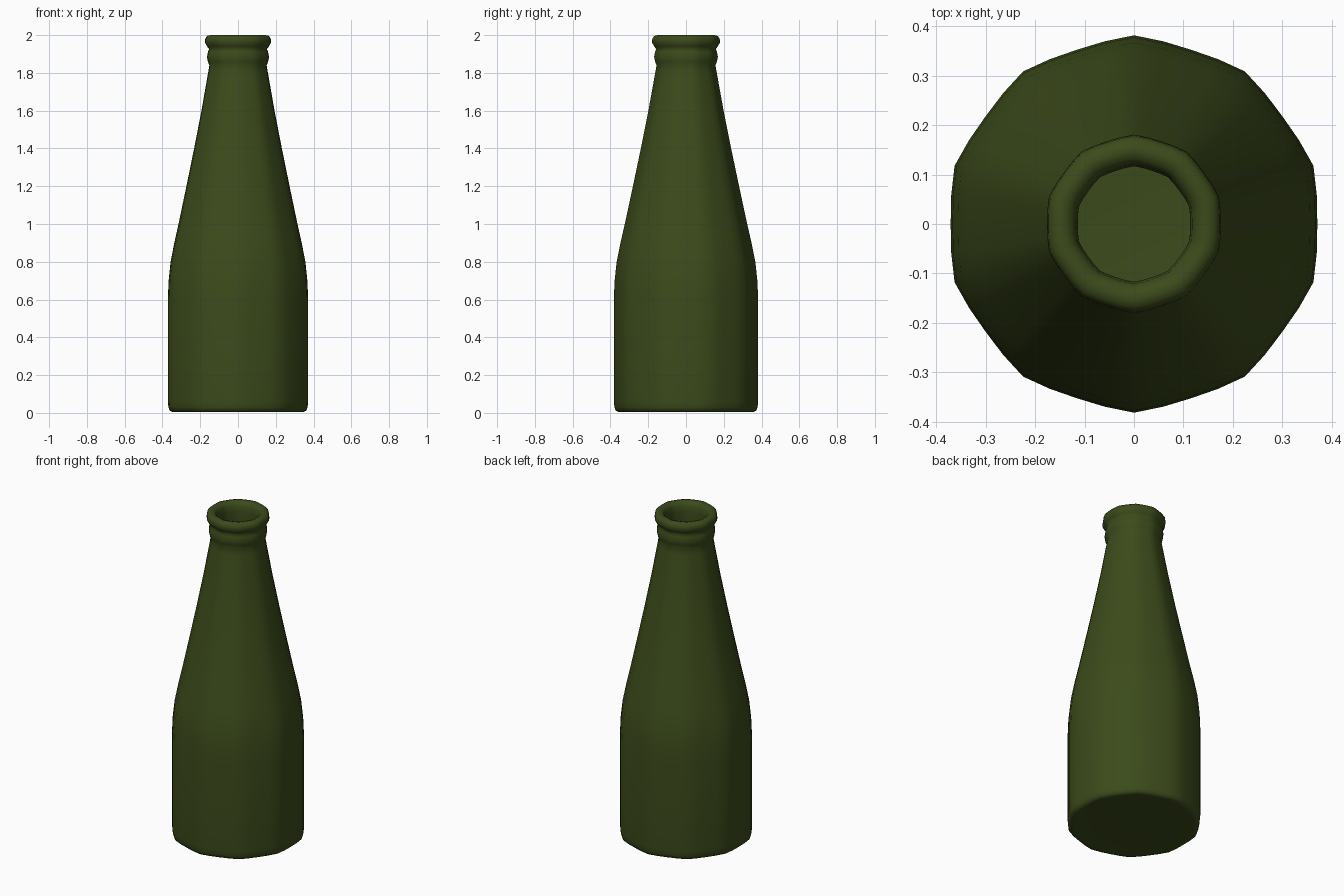
import bpy, bmesh, math

SIDES, STEPS = 10, 4            # softened ten-sided cross-section
BULGE = [1.0, 0.981, 0.972, 0.981]

# (radius, height) from the base, up the outside, over the lip, down the inside
PROFILE = [
    (0.20, 0.010), (0.33, 0.007), (0.355, 0.004), (0.372, 0.012), (0.379, 0.030), (0.382, 0.06),
    (0.382, 0.35), (0.382, 0.60), (0.378, 0.70), (0.367, 0.80), (0.347, 0.90),
    (0.324, 1.00), (0.281, 1.20), (0.239, 1.40), (0.199, 1.60), (0.163, 1.80),
    # neck ring
    (0.156, 1.84), (0.164, 1.86), (0.169, 1.885), (0.164, 1.91), (0.158, 1.926),
    # lip
    (0.168, 1.94), (0.181, 1.962), (0.178, 1.982), (0.168, 1.996), (0.150, 2.0),
    (0.132, 1.994), (0.121, 1.975), (0.117, 1.94),
    # inside wall and floor
    (0.119, 1.82), (0.155, 1.60), (0.239, 1.20), (0.284, 1.00), (0.325, 0.80),
    (0.340, 0.60), (0.340, 0.08), (0.325, 0.05), (0.30, 0.045),
]


def lathe(name, profile):
    bm = bmesh.new()
    n = SIDES * STEPS
    rings = []
    for r, z in profile:
        ring = []
        for i in range(n):
            a = math.pi / 2 + 2 * math.pi * i / n
            k = r * BULGE[i % STEPS]
            ring.append(bm.verts.new((k * math.cos(a), k * math.sin(a), z)))
        rings.append(ring)
    for lo, hi in zip(rings, rings[1:]):
        for i in range(n):
            j = (i + 1) % n
            bm.faces.new((lo[i], lo[j], hi[j], hi[i]))
    # base underside and inner floor
    bm.faces.new(rings[0][::-1])
    bm.faces.new(rings[-1])
    bmesh.ops.recalc_face_normals(bm, faces=bm.faces[:])
    for f in bm.faces:
        f.smooth = True
    mesh = bpy.data.meshes.new(name)
    bm.to_mesh(mesh)
    bm.free()
    obj = bpy.data.objects.new(name, mesh)
    bpy.context.collection.objects.link(obj)
    return obj


# Green glass bottle
bottle = lathe("bottle", PROFILE)
glass = bpy.data.materials.new("green_glass")
glass.diffuse_color = (0.045, 0.07, 0.011, 1.0)
bottle.data.materials.append(glass)
